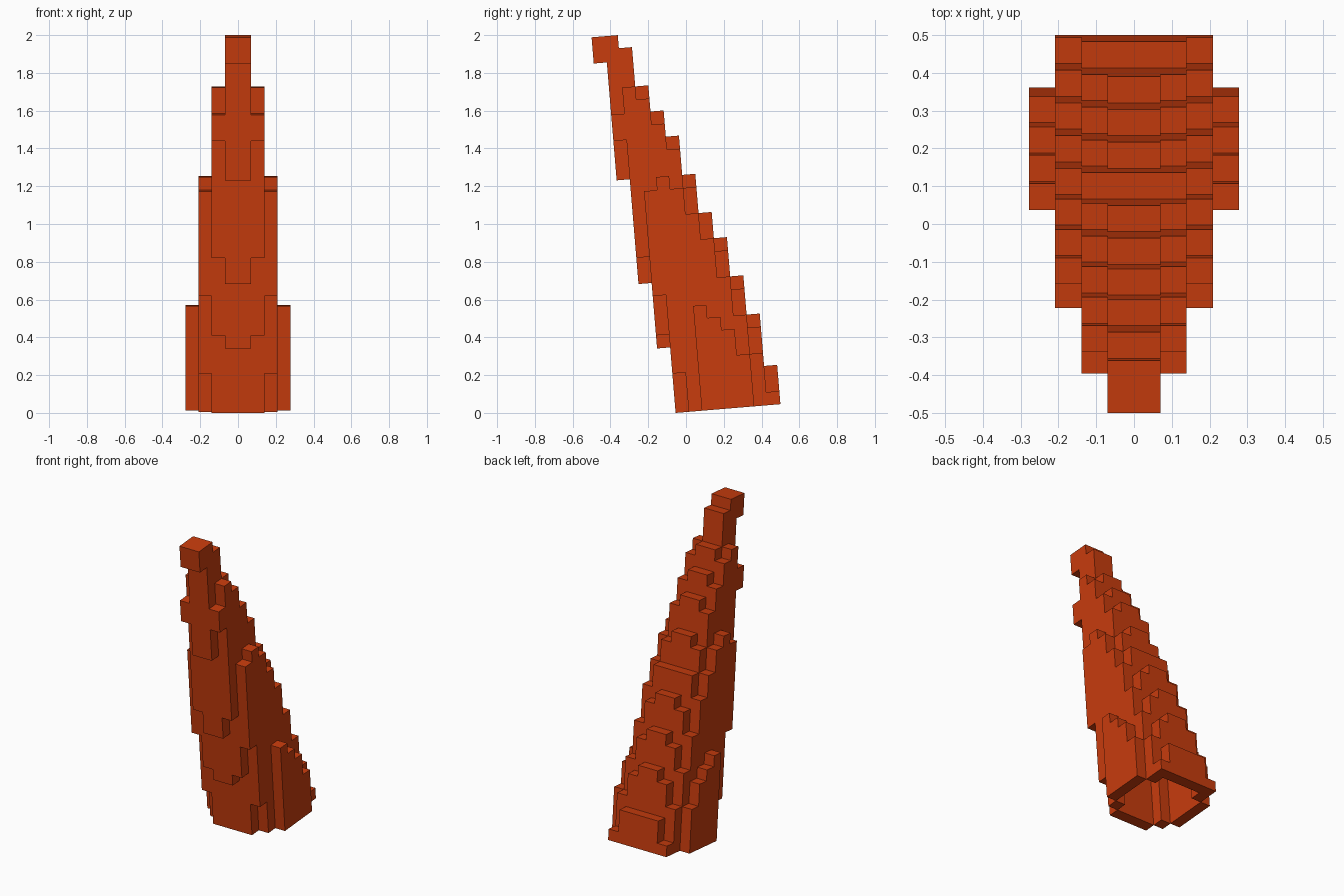
import bpy, bmesh, math
from mathutils import Matrix, Vector

cube = bpy.data.objects.get("Cube")
if cube:
    bpy.data.objects.remove(cube, do_unlink=True)

CELL = 0.0696            # edge of one block
TILT = math.atan(1 / 12)  # forward lean of the horn

# One entry per mirrored slice, from the middle outwards:
# first depth row, start heights of the leading rows (then 0), top heights
SLICES = [
    (-4, [27, 18, 10, 5], [29, 29, 28, 25, 23, 21, 18, 15, 13, 10, 7, 3]),
    (-3, [21, 12, 6], [23, 25, 24, 22, 20, 17, 15, 12, 9, 6, 3]),
    (-1, [9, 3], [17, 18, 17, 15, 13, 10, 7, 4, 1]),
    (2, [], [8, 7, 6, 4]),
]


def horn_blocks():
    """Fill the stepped horn with blocks, mirrored left and right."""
    blocks = set()
    for column, (first, starts, tops) in enumerate(SLICES):
        for i, top in enumerate(tops):
            start = starts[i] if i < len(starts) else 0
            for height in range(start, top):
                for x in (column, -column - 1):
                    blocks.add((x, first + i, height))
    return blocks


DIRECTIONS = [(axis, side) for axis in range(3) for side in (0, 1)]


def neighbour(block, axis, side):
    moved = list(block)
    moved[axis] += 1 if side else -1
    return tuple(moved)


def hollow(blocks):
    """Keep a skin one block thick, open underneath."""
    def covered(block):
        near = [neighbour(block, a, s) for a, s in DIRECTIONS]
        return all(n in blocks or n[2] < 0 for n in near)
    return {b for b in blocks if not covered(b)}


def add_face(bm, block, axis, side):
    """Add the outward square on one side of a block."""
    u, v = (axis + 1) % 3, (axis + 2) % 3
    corners = []
    for du, dv in ((0, 0), (1, 0), (1, 1), (0, 1)):
        p = list(block)
        p[axis] += side
        p[u] += du
        p[v] += dv
        corners.append(bm.verts.new(p))
    bm.faces.new(corners if side else corners[::-1])


# Stepped horn shell
shell = hollow(horn_blocks())
bm = bmesh.new()
for block in sorted(shell):
    for axis, side in DIRECTIONS:
        if neighbour(block, axis, side) not in shell:
            add_face(bm, block, axis, side)
bmesh.ops.remove_doubles(bm, verts=bm.verts, dist=0.001)
bmesh.ops.transform(bm, verts=bm.verts,
                    matrix=Matrix.Rotation(TILT, 4, "X") @ Matrix.Scale(CELL, 4))

# Stand it on the ground, centred in depth
ys = [v.co.y for v in bm.verts]
zs = [v.co.z for v in bm.verts]
bmesh.ops.translate(bm, verts=bm.verts,
                    vec=Vector((0, -(min(ys) + max(ys)) / 2, -min(zs))))

mesh = bpy.data.meshes.new("horn")
bm.to_mesh(mesh)
bm.free()
horn = bpy.data.objects.new("horn", mesh)
bpy.context.collection.objects.link(horn)

# Burnt orange finish
orange = bpy.data.materials.new("burnt orange")
orange.use_nodes = True
colour = (0.58, 0.045, 0.004, 1)
orange.diffuse_color = colour
orange.node_tree.nodes["Principled BSDF"].inputs["Base Color"].default_value = colour
mesh.materials.append(orange)
